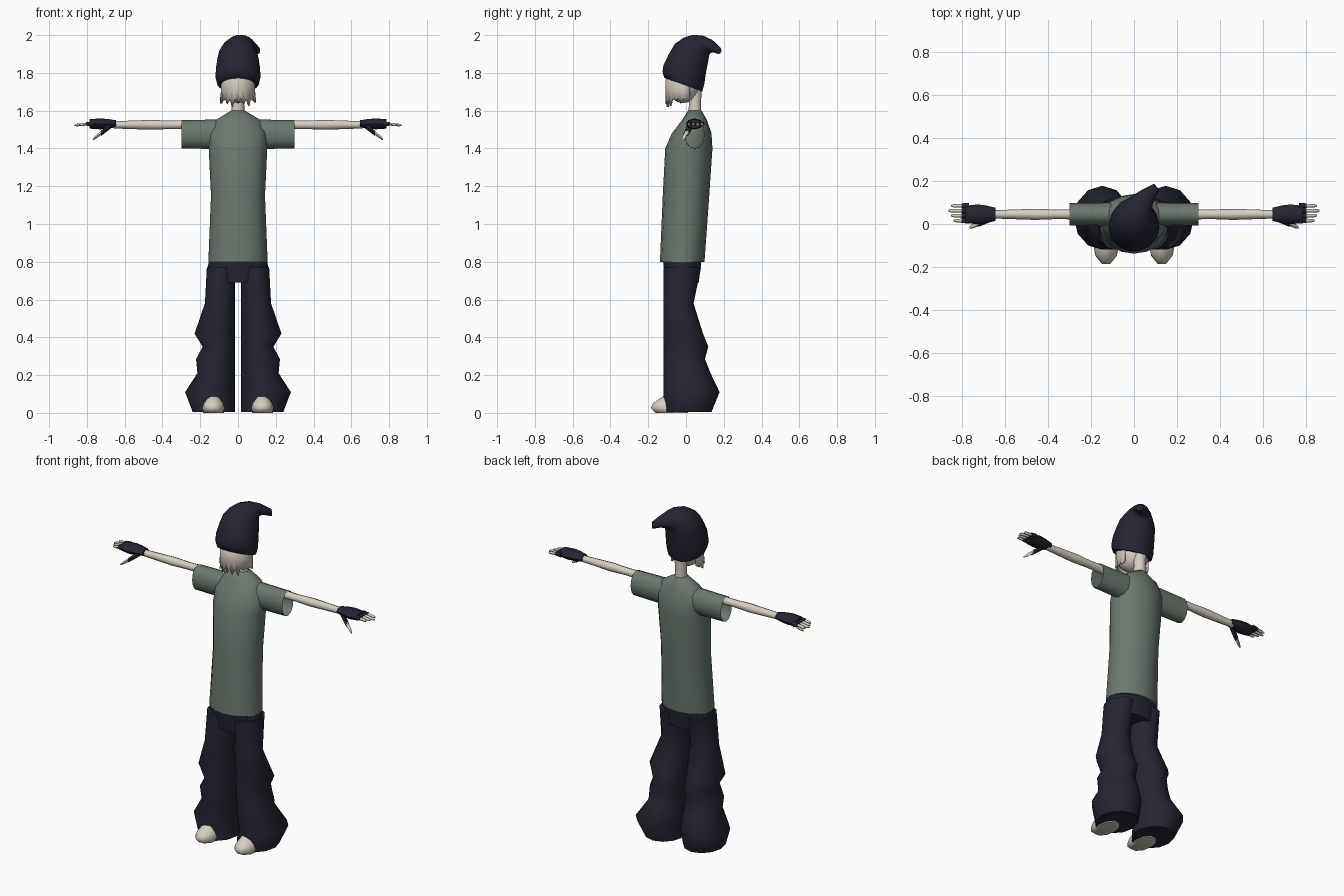
import bpy, bmesh
from math import sin, cos, pi, radians
from mathutils import Vector, Euler

if "Cube" in bpy.data.objects:
    bpy.data.objects.remove(bpy.data.objects["Cube"])


def material(name, red, green, blue):
    made = bpy.data.materials.new(name)
    made.use_nodes = True
    colour = (red, green, blue, 1)
    made.diffuse_color = colour
    made.node_tree.nodes["Principled BSDF"].inputs["Base Color"].default_value = colour
    return made


skin = material("pale skin", .68, .63, .54)
ash = material("ash hair", .6, .55, .47)
sage = material("sage cloth", .15, .19, .16)
navy = material("dark navy cloth", .018, .018, .032)


def finish(name, bm, mat, angle=60):
    """Turn a bmesh into a smooth shaded object of one colour."""
    bmesh.ops.recalc_face_normals(bm, faces=bm.faces)
    mesh = bpy.data.meshes.new(name)
    bm.to_mesh(mesh)
    bm.free()
    mesh.materials.append(mat)
    part = bpy.data.objects.new(name, mesh)
    bpy.context.collection.objects.link(part)
    bpy.ops.object.select_all(action="DESELECT")
    part.select_set(True)
    bpy.context.view_layer.objects.active = part
    bpy.ops.object.shade_smooth_by_angle(angle=radians(angle))
    return part


def circle(sides):
    steps = [2 * pi * i / sides for i in range(sides)]
    return [(cos(step), sin(step)) for step in steps]


def bridge(name, mat, loops, open_end=False):
    """Join point loops into one tube and cap its ends."""
    bm = bmesh.new()
    rows = [[bm.verts.new(point) for point in loop] for loop in loops]
    for low, high in zip(rows, rows[1:]):
        for i in range(len(low)):
            bm.faces.new((low[i - 1], low[i], high[i], high[i - 1]))
    bm.faces.new(rows[0])
    if not open_end:
        bm.faces.new(rows[-1])
    return finish(name, bm, mat)


def upright(name, mat, rings, x=0, sides=14):
    """Stack level ovals given as height, half width, middle y, half depth."""
    bridge(name, mat, [[(x + width * c, y + depth * d, z) for c, d in circle(sides)]
                       for z, width, y, depth in rings])


def sideways(name, mat, side, rings, y=.045, z=1.525, wide=1, lean=(0, 0),
             sides=8, open_end=False):
    """String ovals along x, given as distance and radius, along a leaning line."""
    start = rings[0][0]
    bridge(name, mat, [[(side * x,
                         y + lean[0] * (x - start) + wide * radius * c,
                         z + lean[1] * (x - start) + radius * d)
                        for c, d in circle(sides)] for x, radius in rings], open_end)


# Shirt body, tapering into the collar
upright("shirt_body", sage, [
    (.8, .157, -.02, .118), (1.15, .143, 0, .123), (1.4, .155, .015, .125),
    (1.48, .155, .03, .105), (1.55, .12, .045, .066), (1.6, .036, .047, .036)], sides=16)

# Trouser hips
upright("trouser_hips", navy, [
    (.81, .152, -.02, .105), (.74, .168, -.02, .096), (.69, .15, -.02, .09)])

# Neck and head
upright("neck", skin, [(1.57, .036, .046, .036), (1.65, .032, .048, .032),
                       (1.76, .045, .045, .045)])
bm = bmesh.new()
bmesh.ops.create_uvsphere(bm, u_segments=14, v_segments=10, radius=.1)
bmesh.ops.scale(bm, vec=(.9, .9, 1), verts=bm.verts)
bmesh.ops.translate(bm, vec=(0, -.015, 1.74), verts=bm.verts)
finish("head", bm, skin)

# Ragged hair and beard hanging below the hat
bm = bmesh.new()
strands = []
count = 22
for i in range(count + 1):
    across = 2 * i / count - 1
    angle = radians(108) * across
    pointed = i % 2
    bottom = 1.612 + .035 * abs(across) + .012 * (i % 3) if pointed else 1.665
    flare = 1.08 if pointed else 1
    strands.append([
        bm.verts.new((.09 * spread * sin(angle), -.01 - .098 * cos(angle), z))
        for z, spread in ((1.8, 1), (1.71, 1), (bottom, flare))])
for left, right in zip(strands, strands[1:]):
    for k in range(2):
        bm.faces.new((left[k], right[k], right[k + 1], left[k + 1]))
hair = finish("hair_and_beard", bm, ash, angle=25)
hair.modifiers.new("thickness", "SOLIDIFY").thickness = .012


# Slouching hat: a tilted band, then a crown that curls back and to the left
def tilted_ring(centre, radius, tilt, yaw=0):
    turn = Euler((-tilt, 0, yaw)).to_matrix()
    return [Vector(centre) + turn @ Vector((radius * c, radius * d, 0))
            for c, d in circle(14)]


loops = [tilted_ring((0, y, z), radius, tilt) for y, z, radius, tilt in (
    (-.015, 1.738, .11, .35), (-.014, 1.775, .119, .3),
    (-.006, 1.825, .117, .15), (.012, 1.875, .109, .22))]
base, bend, tip = Vector((0, .03, 1.915)), Vector((0, .09, 1.99)), Vector((.105, .172, 1.92))
turns = 5
for k in range(turns + 1):
    t = k / turns
    centre = base.lerp(bend, t).lerp(bend.lerp(tip, t), t)
    loops.append(tilted_ring(centre, .1 - .08 * t, .4 + 1.1 * t, -.9 * t * t))
bridge("hat", navy, loops)

for label, side in (("left", 1), ("right", -1)):
    # Open sleeve and bare arm
    sideways(label + "_sleeve", sage, side, [(.08, .078), (.17, .077), (.3, .075)],
             z=1.475, wide=.7, sides=12, open_end=True)
    sideways(label + "_arm", skin, side,
             [(.15, .026), (.36, .022), (.46, .026), (.66, .019)])

    # Fingerless glove
    sideways(label + "_glove", navy, side,
             [(.645, .019), (.69, .026), (.73, .029), (.785, .025)], z=1.53, wide=1.6)

    # Four fingers, the middle ones longest
    for k in range(4):
        y = .016 + .023 * k
        end = .865 - .012 * abs(k - 2)
        finger = f"{label}_finger_{k + 1}"
        sideways(finger + "_sleeve", navy, side, [(.77, .014), (.805, .011)],
                 y=y, z=1.53, sides=6)
        sideways(finger, skin, side, [(.79, .009), (end - .012, .008), (end, .004)],
                 y=y, z=1.53, lean=(0, -.1), sides=6)

    # Thumb pointing forward and down
    slope = (-.45, -.8)
    sideways(label + "_thumb_sleeve", navy, side, [(.675, .018), (.725, .016)],
             y=.025, z=1.52, lean=slope, sides=6)
    sideways(label + "_thumb", skin, side, [(.715, .013), (.75, .011), (.768, .005)],
             y=.007, z=1.49, lean=slope, sides=6)

    # Baggy trouser leg with creased bulges: height, outer edge, back edge
    inner, front = .016, -.12
    leg = []
    for z, outer, back in ((.77, .165, .08), (.58, .175, .04), (.42, .23, .09),
                           (.35, .187, .118), (.285, .222, .1), (.21, .215, .13),
                           (.11, .28, .178), (.005, .24, .135)):
        leg.append((z, (outer - inner) / 2, (front + back) / 2, (back - front) / 2))
    edges = [2 * width for z, width, y, depth in leg]
    bridge(label + "_trouser_leg", navy, [
        [(side * (inner + edge * (1 + c) / 2), y + depth * d, z) for c, d in circle(12)]
        for edge, (z, width, y, depth) in zip(edges, leg)])

    # Shoe with a raised toe
    upright(label + "_shoe", skin, [
        (0, .055, -.075, .09), (.025, .062, -.085, .107),
        (.05, .056, -.08, .1), (.088, .034, -.06, .065)], x=.13 * side, sides=10)
